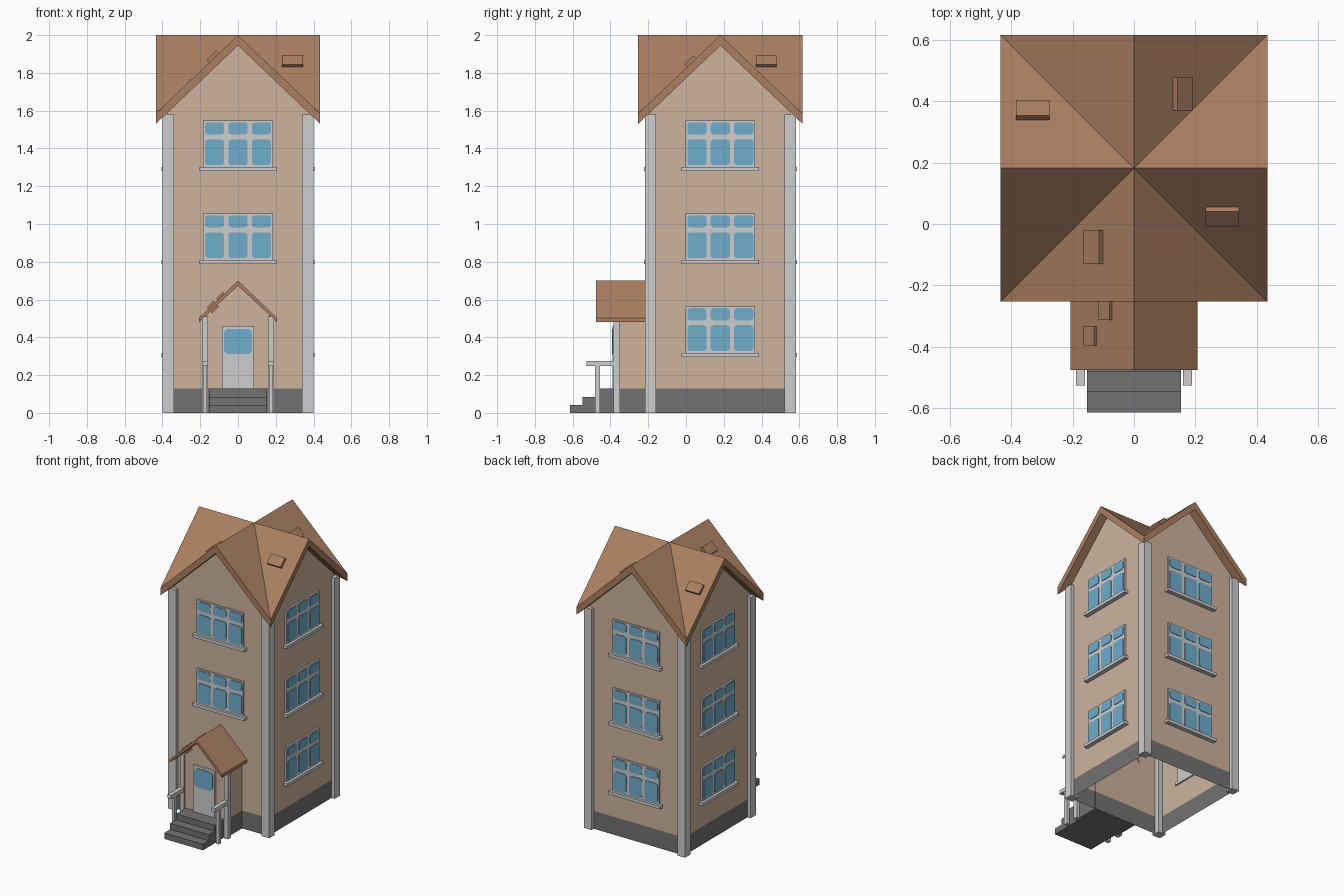
import bpy, bmesh, math
from mathutils import Matrix, Vector

if "Cube" in bpy.data.objects:
    bpy.data.objects.remove(bpy.data.objects["Cube"])


def material(name, *rgb):
    lin = [((c / 255 + 0.055) / 1.055) ** 2.4 for c in rgb] + [1]
    m = bpy.data.materials.new(name)
    m.use_nodes = True
    m.diffuse_color = lin
    m.node_tree.nodes["Principled BSDF"].inputs["Base Color"].default_value = lin
    return m


WALL = material("beige wall", 205, 180, 157)
STONE = material("dark grey stone", 114, 114, 114)
TRIM = material("light grey trim", 205, 205, 205)
ROOF = material("brown roof", 170, 127, 96)
GLASS = material("blue glass", 112, 173, 204)

CY = 0.182            # centre of the tower in y
HALF = 0.375          # half width of the walls
EAVE = 0.435          # half width of the roof
RIDGE, SLOPE, THICK = 2.0, 0.954, 0.055
PLINTH = 0.128
ID = Matrix()


def move(x, y, z):
    return Matrix.Translation((x, y, z))


def turn(k):
    return move(0, CY, 0) @ Matrix.Rotation(k * math.pi / 2, 4, 'Z')


def finish(name, bm, mats, matrix=ID):
    bmesh.ops.recalc_face_normals(bm, faces=bm.faces)
    me = bpy.data.meshes.new(name)
    bm.to_mesh(me)
    bm.free()
    for m in mats:
        me.materials.append(m)
    return place(name, me, matrix)


def place(name, me, matrix):
    ob = bpy.data.objects.new(name, me)
    ob.matrix_world = matrix
    bpy.context.collection.objects.link(ob)
    return ob


def add_prism(bm, pts, y0, y1):
    # outline in x and z, pushed along y
    face = bm.faces.new([bm.verts.new((x, y0, z)) for x, z in pts])
    new = bmesh.ops.extrude_face_region(bm, geom=[face])["geom"]
    bmesh.ops.translate(bm, vec=(0, y1 - y0, 0),
                        verts=[v for v in new if isinstance(v, bmesh.types.BMVert)])


def prism(name, pts, y0, y1, mat, matrix=ID):
    bm = bmesh.new()
    add_prism(bm, pts, y0, y1)
    return finish(name, bm, [mat], matrix)


def box(name, x, y, z, mat, matrix=ID):
    pts = [(x[0], z[0]), (x[1], z[0]), (x[1], z[1]), (x[0], z[1])]
    return prism(name, pts, y[0], y[1], mat, matrix)


def rounded(x0, x1, z0, z1, r):
    pts = []
    corners = [(x1 - r, z1 - r), (x0 + r, z1 - r), (x0 + r, z0 + r), (x1 - r, z0 + r)]
    for k, (cx, cz) in enumerate(corners):
        for s in range(4):
            a = math.radians(90 * k + 30 * s)
            pts.append((cx + r * math.cos(a), cz + r * math.sin(a)))
    return pts


def gable(half, peak):
    low = peak - SLOPE * half
    return [(-half, 0), (half, 0), (half, low), (0, peak), (-half, low)]


def paint_plinth(bm):
    # cut at plinth height, stone below and wall above
    bmesh.ops.bisect_plane(bm, geom=bm.verts[:] + bm.edges[:] + bm.faces[:],
                           plane_co=(0, 0, PLINTH), plane_no=(0, 0, 1))
    for f in bm.faces:
        f.material_index = int(f.calc_center_median().z < PLINTH)


# Tower walls: four gabled sheets, open underneath
bm = bmesh.new()
for k in range(4):
    rot = Matrix.Rotation(k * math.pi / 2, 4, 'Z')
    bm.faces.new([bm.verts.new(rot @ Vector((x, -HALF, z)))
                  for x, z in gable(HALF, RIDGE - THICK + 0.01)])
bmesh.ops.remove_doubles(bm, verts=bm.verts, dist=0.001)
paint_plinth(bm)
finish("tower_walls", bm, [WALL, STONE], move(0, CY, 0))

# Corner pillars
for k in range(4):
    box("corner_pillar", (0.34, 0.4), (-0.4, -0.34), (0, 1.58), TRIM, turn(k))

# Cross-gabled roof: ridge ends and low corners fanned round the middle
bm = bmesh.new()
top = bm.verts.new((0, 0, RIDGE))
low = RIDGE - SLOPE * EAVE
ring = []
for k in range(4):
    rot = Matrix.Rotation(k * math.pi / 2, 4, 'Z')
    ring.append(bm.verts.new(rot @ Vector((0, -EAVE, RIDGE))))
    ring.append(bm.verts.new(rot @ Vector((EAVE, -EAVE, low))))
for a, b in zip(ring, ring[1:] + ring[:1]):
    bm.faces.new((top, a, b))
new = bmesh.ops.extrude_face_region(bm, geom=bm.faces[:])["geom"]
bmesh.ops.translate(bm, vec=(0, 0, -THICK),
                    verts=[v for v in new if isinstance(v, bmesh.types.BMVert)])
finish("tower_roof", bm, [ROOF], move(0, CY, 0))


# Raised hatches lying on the slopes; local -y runs downhill
def hatch(name, matrix, along, down, ridge, size, rise):
    tilt = Matrix.Rotation(math.atan(SLOPE), 4, 'X')
    w, d = size
    box(name, (-w / 2, w / 2), (-d / 2, d / 2), (-0.03, rise), ROOF,
        matrix @ move(along, -down, ridge - SLOPE * down) @ tilt)


for k, along, down in ((0, 0.288, 0.152), (1, 0.243, 0.153),
                       (2, 0.33, 0.183), (3, 0.257, 0.126)):
    hatch("roof_hatch", turn(k), along, down, RIDGE, (0.11, 0.07), 0.02)

# Windows: shared meshes, placed on each side and storey
win_w, win_h = 0.184, 0.245
frame = box("window_frame", (-win_w, win_w), (-0.012, 0.01), (0, win_h), TRIM)
sill = box("window_sill", (-0.205, 0.205), (-0.03, 0.01), (-0.022, 0), TRIM)
bm = bmesh.new()
for cx in (-0.124, 0, 0.124):
    for z0, z1 in ((0.01, 0.146), (0.172, 0.236)):
        add_prism(bm, rounded(cx - 0.051, cx + 0.051, z0, z1, 0.016), -0.016, -0.011)
glass = finish("window_glass", bm, [GLASS])
parts = [(o.name, o.data) for o in (frame, sill, glass)]
for o in (frame, sill, glass):
    bpy.data.objects.remove(o)
for k in range(4):
    for z in (0.318, 0.81, 1.302):
        if k == 0 and z < 0.5:
            continue      # the porch takes this place
        for name, me in parts:
            place(name, me, turn(k) @ move(0, -HALF, z))

# Porch body with stone base
PEAK, PT = 0.70, 0.027
bm = bmesh.new()
add_prism(bm, gable(0.168, PEAK - PT + 0.005), -0.372, -0.19)
paint_plinth(bm)
finish("porch_walls", bm, [WALL, STONE])

# Porch roof
pe = 0.207
pz = PEAK - SLOPE * pe
prism("porch_roof", [(0, PEAK), (pe, pz), (pe, pz - 0.022), (0, PEAK - PT),
                     (-pe, pz - 0.022), (-pe, pz)], -0.477, -0.19, ROOF)
for along, down in ((0.283, 0.09), (0.365, 0.14)):
    # the left-hand slope seen from the front faces -x
    side = Matrix.Rotation(-math.pi / 2, 4, 'Z')
    hatch("porch_roof_hatch", side, along, down, PEAK, (0.062, 0.05), 0.012)

# Door with rounded pane
box("door", (-0.086, 0.086), (-0.388, -0.36), (PLINTH, 0.46), TRIM)
prism("door_glass", rounded(-0.073, 0.073, 0.312, 0.445, 0.022), -0.392, -0.387, GLASS)

# Porch posts and handrails on both sides
for s in (-1, 1):
    def span(a, b):
        return (s * a, s * b)
    box("porch_post", span(0.158, 0.19), (-0.385, -0.35), (0, 0.51), TRIM)
    box("rail_post", span(0.163, 0.186), (-0.483, -0.456), (0, 0.252), TRIM)
    box("handrail", span(0.16, 0.19), (-0.527, -0.38), (0.248, 0.275), TRIM)

# Entrance steps as one stair profile, turned to run along y
h = PLINTH / 3
stairs = [(-0.36, 0), (-0.615, 0), (-0.615, h), (-0.548, h), (-0.548, 2 * h),
          (-0.482, 2 * h), (-0.482, 3 * h), (-0.36, 3 * h)]
prism("entrance_steps", stairs, -0.153, 0.153, STONE,
      Matrix.Rotation(math.pi / 2, 4, 'Z'))
